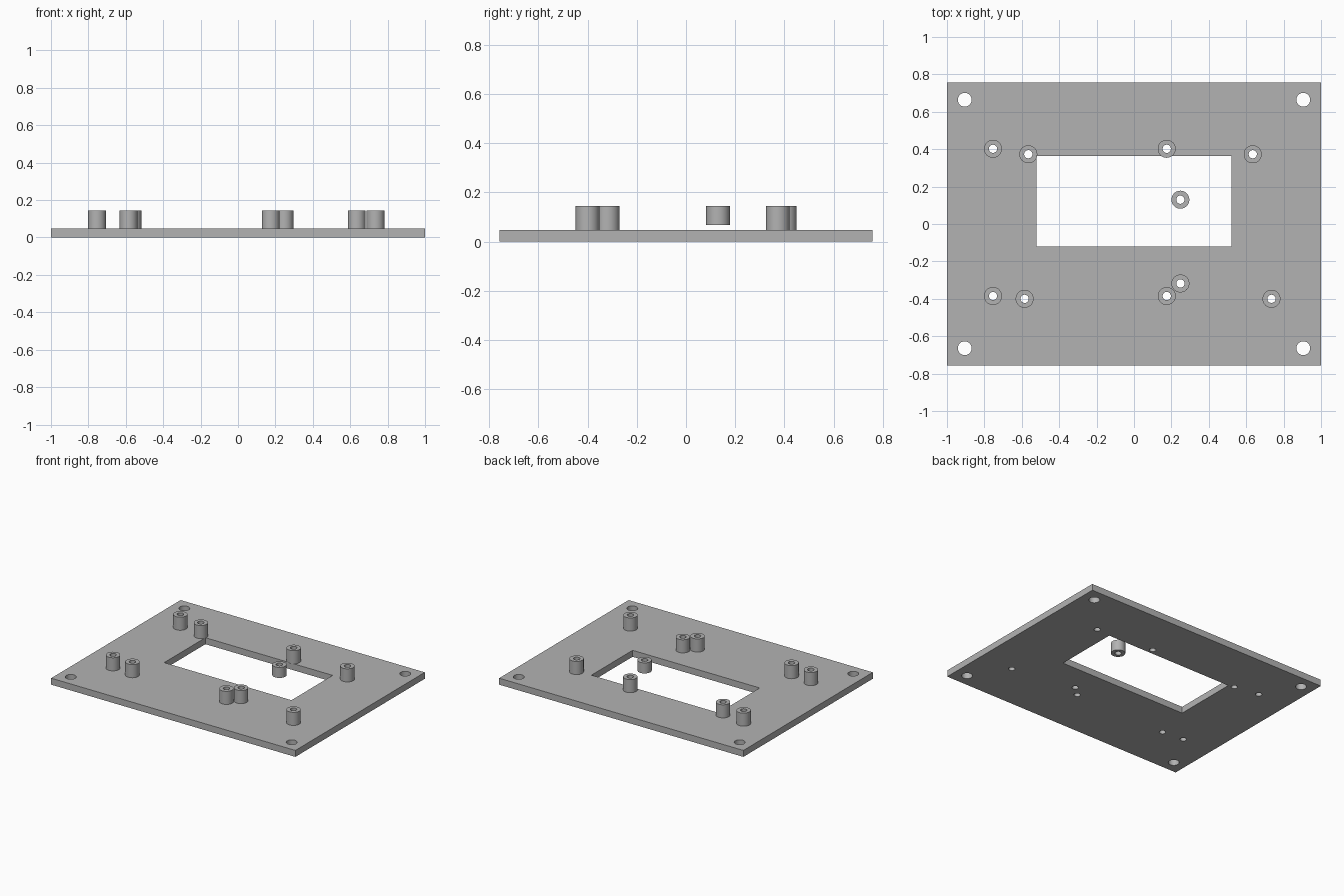
import bpy, bmesh, math

cube = bpy.data.objects.get("Cube")
if cube:
    bpy.data.objects.remove(cube, do_unlink=True)

PLATE_TOP, POST_TOP = 0.048, 0.145
POST_R, BORE_R, CORNER_R = 0.048, 0.022, 0.037

grey = bpy.data.materials.new("plain grey")
grey.use_nodes = True
colour = (0.45, 0.45, 0.45, 1)
grey.diffuse_color = colour
grey.node_tree.nodes["Principled BSDF"].inputs["Base Color"].default_value = colour


def new_object(name, bm):
    mesh = bpy.data.meshes.new(name)
    bmesh.ops.recalc_face_normals(bm, faces=bm.faces)
    bm.to_mesh(mesh)
    bm.free()
    mesh.materials.append(grey)
    obj = bpy.data.objects.new(name, mesh)
    bpy.context.collection.objects.link(obj)
    return obj


def add_box(bm, x0, x1, y0, y1, z0, z1):
    verts = bmesh.ops.create_cube(bm, size=1)["verts"]
    bmesh.ops.scale(bm, vec=(x1 - x0, y1 - y0, z1 - z0), verts=verts)
    bmesh.ops.translate(bm, vec=((x0 + x1) / 2, (y0 + y1) / 2, (z0 + z1) / 2), verts=verts)


def add_cylinder(bm, x, y, radius):
    verts = bmesh.ops.create_cone(bm, cap_ends=True, segments=40, radius1=radius,
                                  radius2=radius, depth=0.3)["verts"]
    bmesh.ops.translate(bm, vec=(x, y, 0), verts=verts)


def smooth(obj):
    bpy.ops.object.select_all(action="DESELECT")
    obj.select_set(True)
    bpy.context.view_layer.objects.active = obj
    bpy.ops.object.shade_smooth_by_angle(angle=math.radians(30))


def standoff(name, x, y, bottom):
    # Hollow post: a rectangular section spun round its axis
    bm = bmesh.new()
    section = [(BORE_R, bottom), (POST_R, bottom), (POST_R, POST_TOP), (BORE_R, POST_TOP)]
    verts = [bm.verts.new((r, 0, z)) for r, z in section]
    edges = [bm.edges.new((verts[i], verts[(i + 1) % 4])) for i in range(4)]
    bmesh.ops.spin(bm, geom=verts + edges, cent=(0, 0, 0), axis=(0, 0, 1),
                   angle=math.tau, steps=40, use_duplicate=False)
    bmesh.ops.remove_doubles(bm, verts=bm.verts, dist=0.0001)
    obj = new_object(name, bm)
    obj.location = (x, y, 0)
    smooth(obj)


# Post positions, named by the part of the plate they stand on
posts = {
    "back_right_outer": (-0.754, 0.402),
    "back_right_inner": (-0.565, 0.373),
    "back_middle": (0.175, 0.402),
    "back_left": (0.635, 0.373),
    "front_right_outer": (-0.754, -0.385),
    "front_right_inner": (-0.585, -0.400),
    "front_middle": (0.175, -0.385),
    "front_middle_inner": (0.248, -0.318),
    "front_left": (0.735, -0.400),
}
for place, (x, y) in posts.items():
    standoff(place + "_standoff", x, y, PLATE_TOP)
# Post held over the window
standoff("window_standoff", 0.248, 0.130, 0.067)

# Base plate
bm = bmesh.new()
add_box(bm, -1, 1, -0.757, 0.757, 0, PLATE_TOP)
plate = new_object("base_plate", bm)

# Cutter for the window, corner holes and post bores
bm = bmesh.new()
add_box(bm, -0.521, 0.521, -0.119, 0.363, -0.1, 0.1)
for sx in (-1, 1):
    for sy in (-1, 1):
        add_cylinder(bm, sx * 0.905, sy * 0.664, CORNER_R)
for x, y in posts.values():
    add_cylinder(bm, x, y, BORE_R)
cutter = new_object("hole_cutter", bm)

cut = plate.modifiers.new("holes", "BOOLEAN")
cut.operation = "DIFFERENCE"
cut.solver = "EXACT"
cut.object = cutter
bpy.context.view_layer.objects.active = plate
bpy.ops.object.modifier_apply(modifier=cut.name)
bpy.data.objects.remove(cutter, do_unlink=True)
smooth(plate)
